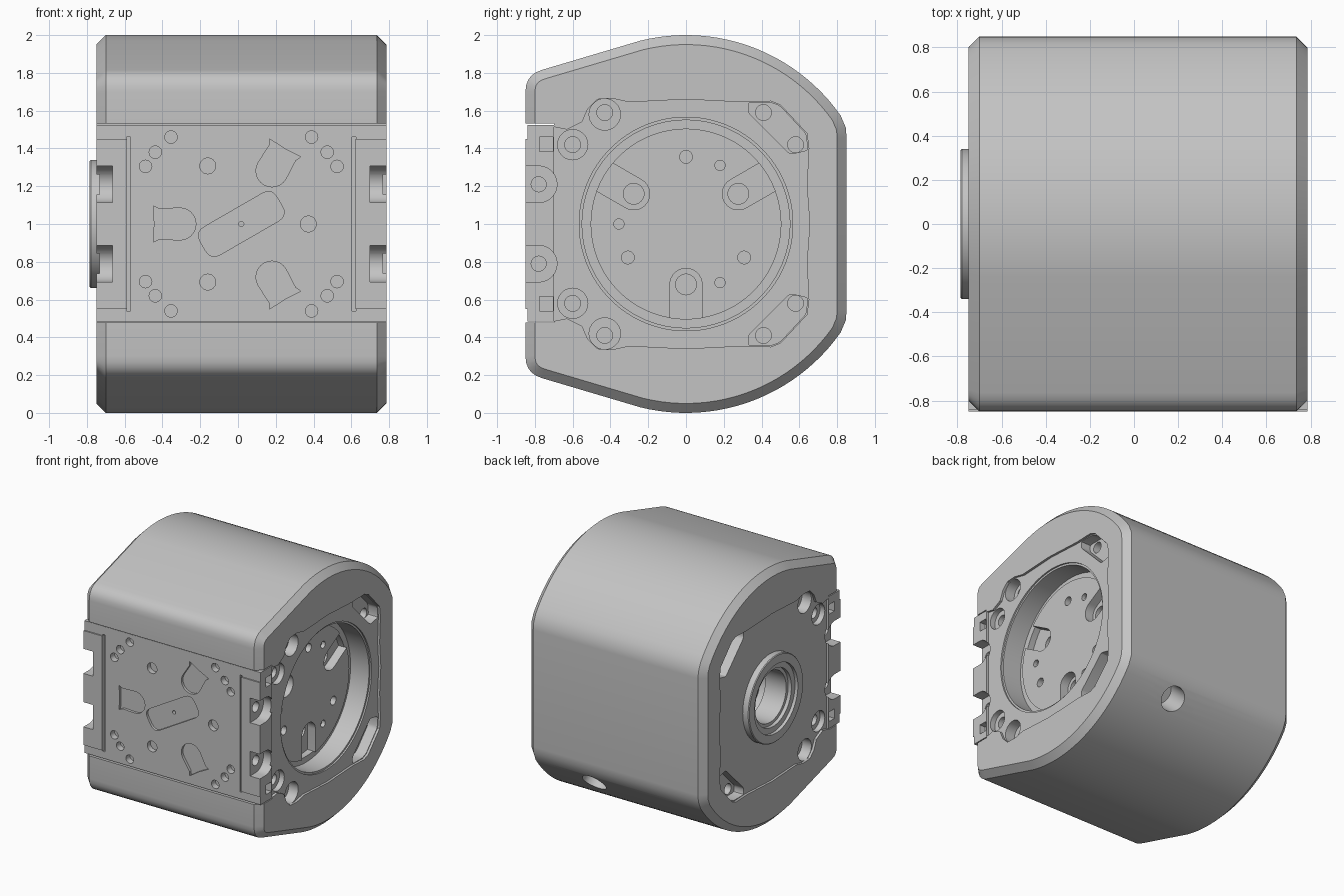
import bpy, bmesh, math
from math import cos, sin, radians
from mathutils import Vector

if "Cube" in bpy.data.objects:
    bpy.data.objects.remove(bpy.data.objects["Cube"])

MID, HALF = 0.0175, 0.7675      # centre and half length of the housing along x
RIGHT, LEFT = MID + HALF, MID - HALF

grey = bpy.data.materials.new("housing grey")
grey.use_nodes = True
GREY = (0.55, 0.55, 0.55, 1)
grey.diffuse_color = GREY
grey.node_tree.nodes["Principled BSDF"].inputs["Base Color"].default_value = GREY


def prism(name, pts, a, b, axis="x", chamfer=0):
    """Extrude a (y,z) outline along x, or an (x,z) outline along y."""
    bm = bmesh.new()
    place = (lambda p, t: (t, p[0], p[1])) if axis == "x" else (lambda p, t: (p[0], t, p[1]))
    lo = [bm.verts.new(place(p, a)) for p in pts]
    hi = [bm.verts.new(place(p, b)) for p in pts]
    caps = [bm.faces.new(lo), bm.faces.new(hi)]
    for i in range(len(pts)):
        j = (i + 1) % len(pts)
        bm.faces.new((lo[i], lo[j], hi[j], hi[i]))
    bmesh.ops.recalc_face_normals(bm, faces=bm.faces)
    if chamfer:
        edges = [e for f in caps for e in f.edges]
        bmesh.ops.bevel(bm, geom=edges, offset=chamfer, segments=1, affect="EDGES")
    mesh = bpy.data.meshes.new(name)
    bm.to_mesh(mesh)
    bm.free()
    mesh.materials.append(grey)
    ob = bpy.data.objects.new(name, mesh)
    bpy.context.collection.objects.link(ob)
    return ob


def circle(u, v, r, n=32):
    return [(u + r * cos(2 * math.pi * i / n), v + r * sin(2 * math.pi * i / n)) for i in range(n)]


def box(u0, u1, v0, v1):
    return [(u0, v0), (u1, v0), (u1, v1), (u0, v1)]


def turn(pts, deg, u, v):
    c, s = cos(radians(deg)), sin(radians(deg))
    return [(u + p[0] * c - p[1] * s, v + p[0] * s + p[1] * c) for p in pts]


def slot(r, length):
    """U shape, round about the origin and open towards +u."""
    arc = [(r * cos(radians(a)), r * sin(radians(a))) for a in range(90, 271, 12)]
    return arc + [(length, -r), (length, r)]


def flip(pts):
    return [(p[0], 2 - p[1]) for p in pts]


def rounded(pts, r, n=5):
    """Round each corner of an outline."""
    out = []
    for i, p in enumerate(pts):
        p, a, b = Vector(p), Vector(pts[i - 1]), Vector(pts[(i + 1) % len(pts)])
        p0, p1 = p + (a - p).normalized() * r, p + (b - p).normalized() * r
        for k in range(n + 1):
            t = k / n
            out.append(tuple(p0 * (1 - t) ** 2 + p * 2 * t * (1 - t) + p1 * t * t))
    return out


def volume(mesh):
    bm = bmesh.new()
    bm.from_mesh(mesh)
    v = bm.calc_volume()
    bm.free()
    return v


def cut(ob, cutters):
    """Subtract each cutter, keeping a result only if it is sound."""
    for c in cutters:
        before = volume(ob.data)
        for solver in ("MANIFOLD", "EXACT"):
            m = ob.modifiers.new("cut", "BOOLEAN")
            m.operation, m.solver, m.object = "DIFFERENCE", solver, c
            deps = bpy.context.evaluated_depsgraph_get()
            mesh = bpy.data.meshes.new_from_object(ob.evaluated_get(deps))
            ob.modifiers.remove(m)
            if before * 0.3 < volume(mesh) < before - 1e-7:
                ob.data = mesh
                break


def ends(pts, depth):
    """Cutters sunk into both end faces."""
    return [prism("cutter", pts, RIGHT - depth, 1, "x"),
            prism("cutter", pts, -1, LEFT + depth, "x")]


def both(pts, depth):
    return ends(pts, depth) + ends(flip(pts), depth)


# Housing: arc at the top, rear and bottom, straight tangents to the front
arc = [(cos(radians(a)), 1 + sin(radians(a))) for a in range(35, 107, 3)]
front_corner = rounded([arc[-1], (-0.85, 1.79), (-0.85, 1)], 0.09)[6:12]
upper = [(0.85, 1.46), (0.846, 1.51)] + arc + front_corner
body = prism("housing", upper + flip(upper)[::-1], LEFT, RIGHT, "x", 0.05)

# Front insert and its end brackets
panel = prism("front_panel", box(LEFT, RIGHT, 0.485, 1.525), -0.84, -0.699, "y")
brackets = []
for side, name in ((1, "left_bracket"), (-1, "right_bracket")):
    x0, x1 = sorted((MID + side * 0.605, MID + side * HALF))
    brackets.append(prism(name, box(x0, x1, 0.55, 1.45), -0.85, -0.72, "y"))

# Recessed inner frame on both ends
edge = [(0.655, 1.0), (0.64, 1.2), (0.65, 1.4), (0.64, 1.48), (0.50, 1.63), (0.45, 1.65),
        (0.3, 1.645), (0.0, 1.66), (-0.3, 1.645), (-0.39, 1.665), (-0.47, 1.66), (-0.52, 1.61),
        (-0.55, 1.54), (-0.63, 1.50), (-0.73, 1.52)]
side_cuts = ends(edge + flip(edge[1:])[::-1], 0.018)
# Screw pockets around the frame
pocket = rounded([(0.33, 1.643), (0.33, 1.59), (0.55, 1.37), (0.644, 1.39),
                  (0.635, 1.477), (0.497, 1.625), (0.45, 1.643)], 0.015, 2)
side_cuts += both(pocket, 0.10)
side_cuts += both(circle(-0.43, 1.58, 0.083), 0.10)
side_cuts += both(circle(-0.60, 1.42, 0.08), 0.06)
for y, z in ((0.41, 1.59), (0.58, 1.42), (-0.43, 1.59), (-0.60, 1.42)):
    side_cuts += both(circle(y, z, 0.042, 20), 0.18)
# Open notches shared with the brackets, and hooks in the insert only
notch_cuts = both(turn(slot(0.097, 0.2), 180, -0.78, 1.21), 0.085)
notch_cuts += both(circle(-0.78, 1.21, 0.04, 20), 0.16)
hook_cuts = both(box(-0.775, -0.705, 1.385, 1.46), 0.05)

# Large bore with a chamfered mouth and a seat for the hub
bore = [prism("cutter", circle(0, 1, 0.565, 96), RIGHT - 0.03, 1),
        prism("cutter", circle(0, 1, 0.55, 96), RIGHT - 0.19, 1),
        prism("cutter", circle(0, 1, 0.503, 72), RIGHT - 0.29, 1)]
# Shaft passage at the other end, ribbed inside
passage = [prism("cutter", circle(0, 1, 0.2, 48), -1, 0.2)]
for k in range(5):
    passage.append(prism("cutter", circle(0, 1, 0.225, 48), -0.55 + k * 0.12, -0.49 + k * 0.12))
# Blind hole low on the rear curve
d = Vector((0, cos(radians(-41)), sin(radians(-41))))
port = prism("cutter", circle(0, 0, 0.095), 0.8, 1.2)
port.rotation_euler = Vector((1, 0, 0)).rotation_difference(d).to_euler()
port.location = (0.27, 0, 1)

opening = [prism("cutter", box(-1, 1, 0.478, 1.532), -1, -0.70, "y")]
cut(body, opening + side_cuts + notch_cuts + bore + passage + [port])

# Front panel recesses: screw holes, keyed pockets, slanted plate, bracket grooves
panel_cuts = []


def sink(pts, depth):
    panel_cuts.append(prism("cutter", pts, -1, -0.84 + depth, "y"))


for side in (1, -1):
    x0, x1 = sorted((MID + side * 0.587, MID + side * 0.607))
    sink(box(x0, x1, 0.54, 1.46), 0.03)
    for up in (1, -1):
        for x, z in ((0.372, 0.46), (0.455, 0.38), (0.507, 0.305)):
            sink(circle(MID + side * x, 1 + up * z, 0.033, 20), 0.05)
bullet = [(0.24 + 0.085 * (1 - cos(radians(a))), 0.085 * sin(radians(a))) for a in range(-90, 91, 15)]
bullet += [(0.435, 0.08), (0.465, 0.095), (0.46, 0), (0.465, -0.095), (0.435, -0.08)]
for a in (60, 180, 300):
    sink(turn(bullet, a, MID, 1), 0.02)
    hole = turn([(0.355, 0)], a + 180, MID, 1)[0]
    sink(circle(*hole, 0.042, 24), 0.04)
sink(turn(rounded(box(-0.235, 0.235, -0.085, 0.085), 0.06), 30, MID, 1), 0.02)
sink(circle(MID, 1, 0.014, 12), 0.05)
cut(panel, notch_cuts + hook_cuts + panel_cuts)
for b in brackets:
    cut(b, notch_cuts + hook_cuts)

# Hub with three keyed slots and small holes
TOP = RIGHT - 0.17
hub = prism("bore_hub", circle(0, 1, 0.505, 72), RIGHT - 0.30, TOP)
hub_cuts = []
for a in (30, 150, 270):
    y, z = turn([(0.32, 0)], a, 0, 1)[0]
    hub_cuts.append(prism("cutter", turn(slot(0.085, 0.3), a, y, z), TOP - 0.07, 1))
    hub_cuts.append(prism("cutter", circle(y, z, 0.055, 24), TOP - 0.11, 1))
    y, z = turn([(0.355, 0)], a + 60, 0, 1)[0]
    hub_cuts.append(prism("cutter", circle(y, z, 0.034, 20), TOP - 0.06, 1))
for y, z in ((0.18, 1.31), (-0.355, 1.0), (0.18, 0.69)):
    hub_cuts.append(prism("cutter", circle(y, z, 0.027, 20), TOP - 0.03, 1))
cut(hub, hub_cuts)

# Round boss with a stepped opening
boss = prism("shaft_boss", circle(0, 1, 0.34, 72), -0.785, LEFT + 0.1, "x", 0.006)
boss_cuts = [prism("cutter", circle(0, 1, 0.27, 64), -1, -0.76),
             prism("cutter", circle(0, 1, 0.225, 64), -1, 0)]
cut(boss, boss_cuts)

# Remove the cutters, then shade smooth with sharp edges kept
for ob in [o for o in bpy.data.objects if o.name.startswith("cutter")]:
    bpy.data.objects.remove(ob)
for ob in [body, panel, hub, boss] + brackets:
    bpy.ops.object.select_all(action="DESELECT")
    ob.select_set(True)
    bpy.context.view_layer.objects.active = ob
    bpy.ops.object.shade_smooth_by_angle(angle=radians(25))
